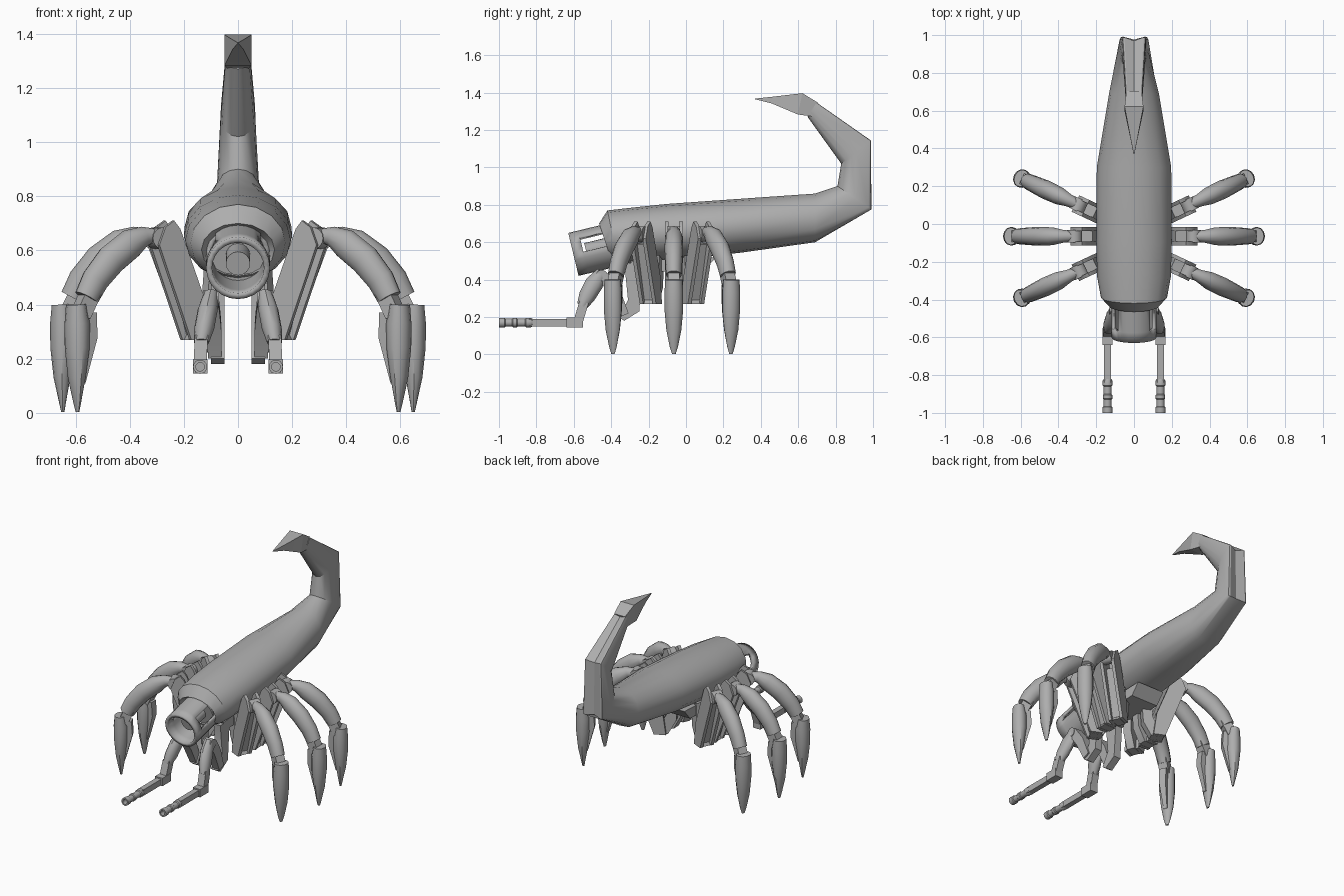
import bpy, bmesh, math
from mathutils import Matrix, Vector

if "Cube" in bpy.data.objects:
    bpy.data.objects.remove(bpy.data.objects["Cube"])

gray = bpy.data.materials.new("plain_gray")
gray.diffuse_color = (0.42, 0.42, 0.42, 1)
gray.use_nodes = True
gray.node_tree.nodes["Principled BSDF"].inputs["Base Color"].default_value = gray.diffuse_color


def finish(name, bm, angle=35):
    bmesh.ops.recalc_face_normals(bm, faces=bm.faces)
    me = bpy.data.meshes.new(name)
    bm.to_mesh(me)
    bm.free()
    ob = bpy.data.objects.new(name, me)
    bpy.context.collection.objects.link(ob)
    me.materials.append(gray)
    bpy.ops.object.select_all(action='DESELECT')
    ob.select_set(True)
    bpy.context.view_layer.objects.active = ob
    bpy.ops.object.shade_smooth_by_angle(angle=math.radians(angle))
    return ob


def loft(name, rings, mat=Matrix(), angle=35, caps=True):
    """Skin a list of point rings."""
    bm = bmesh.new()
    vs = [[bm.verts.new(mat @ Vector(p)) for p in r] for r in rings]
    n = len(vs[0])
    for a, b in zip(vs, vs[1:]):
        for i in range(n):
            j = (i + 1) % n
            bm.faces.new((a[i], a[j], b[j], b[i]))
    if caps:
        bm.faces.new(vs[0])
        bm.faces.new(vs[-1])
    return finish(name, bm, angle)


def limb(name, stations, normal, mat=Matrix(), n=12, angle=35):
    """Stations are (point, half thickness in the path plane, half width along normal)."""
    pts = [Vector(s[0]) for s in stations]
    nv = Vector(normal)
    rings = []
    for k, (_, t, w) in enumerate(stations):
        tan = (pts[min(k + 1, len(pts) - 1)] - pts[max(k - 1, 0)]).normalized()
        v = nv.cross(tan)
        off = math.pi / n if n == 4 else 0
        g = math.sqrt(2) if n == 4 else 1
        rings.append([pts[k] + nv * (w * g * math.cos(off + 2 * math.pi * i / n))
                      + v * (t * g * math.sin(off + 2 * math.pi * i / n)) for i in range(n)])
    return loft(name, rings, mat, angle)


def plate(name, outline, lo, hi, mat=Matrix(), axis=1):
    """Extrude a 2D outline along x (axis 0) or y (axis 1)."""
    def at(p, d):
        return (d, p[0], p[1]) if axis == 0 else (p[0], d, p[1])
    return loft(name, [[at(p, lo) for p in outline], [at(p, hi) for p in outline]], mat)


# Body and tail: (top y, z), (bottom y, z), half width, lower squareness, back groove
sections = [
    ((-.37, .66), (-.34, .53), .09, 1, 0),
    ((-.465, .70), (-.40, .505), .135, 1, 0),
    ((-.42, .77), (-.36, .485), .175, 1, 0),
    ((-.29, .785), (-.27, .49), .195, 1, 0),
    ((-.10, .805), (-.10, .50), .20, 1, 0),
    ((.30, .833), (.30, .545), .197, 1, 0),
    ((.69, .86), (.69, .60), .132, .8, 0),
    ((.81, .90), (1.0, .77), .078, .3, .25),
    ((.83, 1.02), (.995, 1.15), .064, .25, .3),
    ((.65, 1.27), (.70, 1.35), .045, .25, .25),
]
rings = []
for (ty, tz), (by, bz), hw, e, groove in sections:
    c = Vector((0, (ty + by) / 2, (tz + bz) / 2))
    v = Vector((0, ty, tz)) - c
    ring = []
    for i in range(16):
        ca, sa = math.cos(math.pi * i / 8), math.sin(math.pi * i / 8)
        if sa < -.001:
            ca = math.copysign(abs(ca) ** e, ca) if abs(ca) > .001 else 0
            sa = -abs(sa) ** e + groove * (1 - abs(ca))
        ring.append(c + Vector((hw * ca, 0, 0)) + v * sa)
    rings.append(ring)
loft("body_and_tail", rings, angle=32)

# Stinger: four-sided spike
limb("stinger", [((0, .69, 1.31), .04, .040), ((0, .61, 1.34), .058, .05),
                 ((0, .46, 1.36), .018, .02), ((0, .37, 1.366), .002, .002)],
     (1, 0, 0), n=4, angle=10)

# Belly plate between the leg roots
plate("belly_plate", [(-.30, .50), (-.26, .44), (.10, .45), (.16, .52)], -.10, .10, axis=0)

# Head: hollow tilted tube with a window on each upper side
head_front, head_dir = Vector((0, -.602, .535)), Vector((0, .97, .235)).normalized()
up = Vector((1, 0, 0)).cross(head_dir)
bm = bmesh.new()
N, rows = 24, []
for d in (0, .055, .21, .27):
    rows.append([bm.verts.new(head_front + head_dir * d + .118 * (
        Vector((1, 0, 0)) * math.cos(2 * math.pi * i / N) + up * math.sin(2 * math.pi * i / N)))
        for i in range(N)])
for r in range(3):
    for i in range(N):
        if r == 1 and i in (0, 1, 2, 9, 10, 11):
            continue
        j = (i + 1) % N
        bm.faces.new((rows[r][i], rows[r][j], rows[r + 1][j], rows[r + 1][i]))
head = finish("head_tube", bm)
wall = head.modifiers.new("wall", 'SOLIDIFY')
wall.thickness, wall.offset = .022, -1


def rod(name, a, b, r, mat=Matrix(), n=16):
    a, b = Vector(a), Vector(b)
    nv = (b - a).orthogonal().normalized()
    return limb(name, [(a, r, r), (b, r, r)], nv, mat, n)


rod("head_back", head_front + head_dir * .20, head_front + head_dir * .25, .10, n=24)
rod("eye", head_front + head_dir * .07, head_front + head_dir * .21, .045)

for side, tag in ((1, "right"), (-1, "left")):
    flip = Matrix.Diagonal((side, 1, 1, 1))

    # Walking legs: the outline is drawn outward from the hip joint, then swung round it
    for part, hx, hy, swing in (("front", .292, -.25, -25), ("middle", .315, -.065, 0),
                                ("rear", .292, .10, 25)):
        m = (flip @ Matrix.Translation((hx, hy, 0)) @ Matrix.Rotation(math.radians(swing), 4, 'Z')
             @ Matrix.Translation((-.315, 0, 0)))
        nm = f"{tag}_{part}_"
        fork = [(.25, .68), (.275, .71), (.31, .685), (.335, .62), (.205, .27), (.13, .27), (.15, .42)]
        for s in (-1, 1):
            plate(nm + "hip_fork", fork, s * .028, s * .048, m)
        plate(nm + "hip_core", [(.22, .60), (.28, .59), (.19, .29), (.14, .29)], -.03, .03, m)
        plate(nm + "hip_link", [(.20, .27), (.12, .27), (.07, .36), (.06, .50), (.12, .53), (.13, .40)],
              -.026, .026, m)
        rod(nm + "hip_joint", (.315, -.034, .645), (.315, .034, .645), .04, m)
        limb(nm + "upper_leg", [((.325, 0, .655), .025, .028), ((.375, 0, .652), .037, .034),
                                ((.43, 0, .625), .056, .047), ((.51, 0, .565), .058, .05),
                                ((.575, 0, .49), .053, .045), ((.61, 0, .425), .047, .042)],
             (0, 1, 0), m)
        limb(nm + "knee", [((.59, 0, .45), .03, .03), ((.635, 0, .36), .03, .03)], (0, 1, 0), m, 4)
        limb(nm + "claw", [((.652, 0, .40), .036, .046), ((.648, 0, .33), .046, .05),
                           ((.648, 0, .24), .045, .05), ((.650, 0, .13), .031, .04),
                           ((.648, 0, .04), .013, .022), ((.647, 0, .003), .006, .010)],
             (0, 1, 0), m)
        limb(nm + "claw_spur", [((.60, 0, .37), .02, .025), ((.597, 0, .28), .022, .022),
                                ((.628, 0, .11), .008, .012)], (0, 1, 0), m, 4)

    # Front arms
    nm = tag + "_arm_"
    plate(nm + "root", [(-.23, .49), (-.25, .23), (-.33, .18), (-.36, .20), (-.31, .29), (-.33, .49)],
          .05, .10, flip, 0)
    limb(nm + "upper", [((.085, -.33, .21), .025, .025), ((.09, -.38, .33), .032, .028),
                        ((.10, -.44, .42), .03, .028)], (1, 0, 0), flip, 4)
    rod(nm + "elbow", (.07, -.45, .42), (.13, -.45, .42), .032, flip)
    limb(nm + "forearm", [((.10, -.45, .44), .03, .028), ((.112, -.49, .38), .05, .037),
                          ((.125, -.53, .31), .045, .037), ((.135, -.555, .26), .03, .028)],
         (1, 0, 0), flip)
    limb(nm + "wrist", [((.135, -.545, .28), .025, .024), ((.14, -.575, .18), .025, .024)],
         (1, 0, 0), flip, 4)

    # Forward barrels with a ribbed, hollow muzzle
    nm = tag + "_barrel_"
    plate(nm + "mount", [(-.64, .145), (-.55, .145), (-.55, .198), (-.64, .198)], .113, .167, flip, 0)
    plate(nm + "rail", [(-.84, .150), (-.63, .150), (-.63, .190), (-.84, .190)], .122, .158, flip, 0)
    prof = [(-.82, .02), (-.83, .026), (-.855, .026), (-.86, .021), (-.90, .021), (-.905, .025),
            (-.925, .025), (-.93, .021), (-.965, .021), (-.97, .026), (-1, .026), (-1, .016), (-.93, .016)]
    loft(nm + "muzzle", [[(.14 + r * math.cos(math.pi * i / 6), y, .17 + r * math.sin(math.pi * i / 6))
                          for i in range(12)] for y, r in prof], flip)
